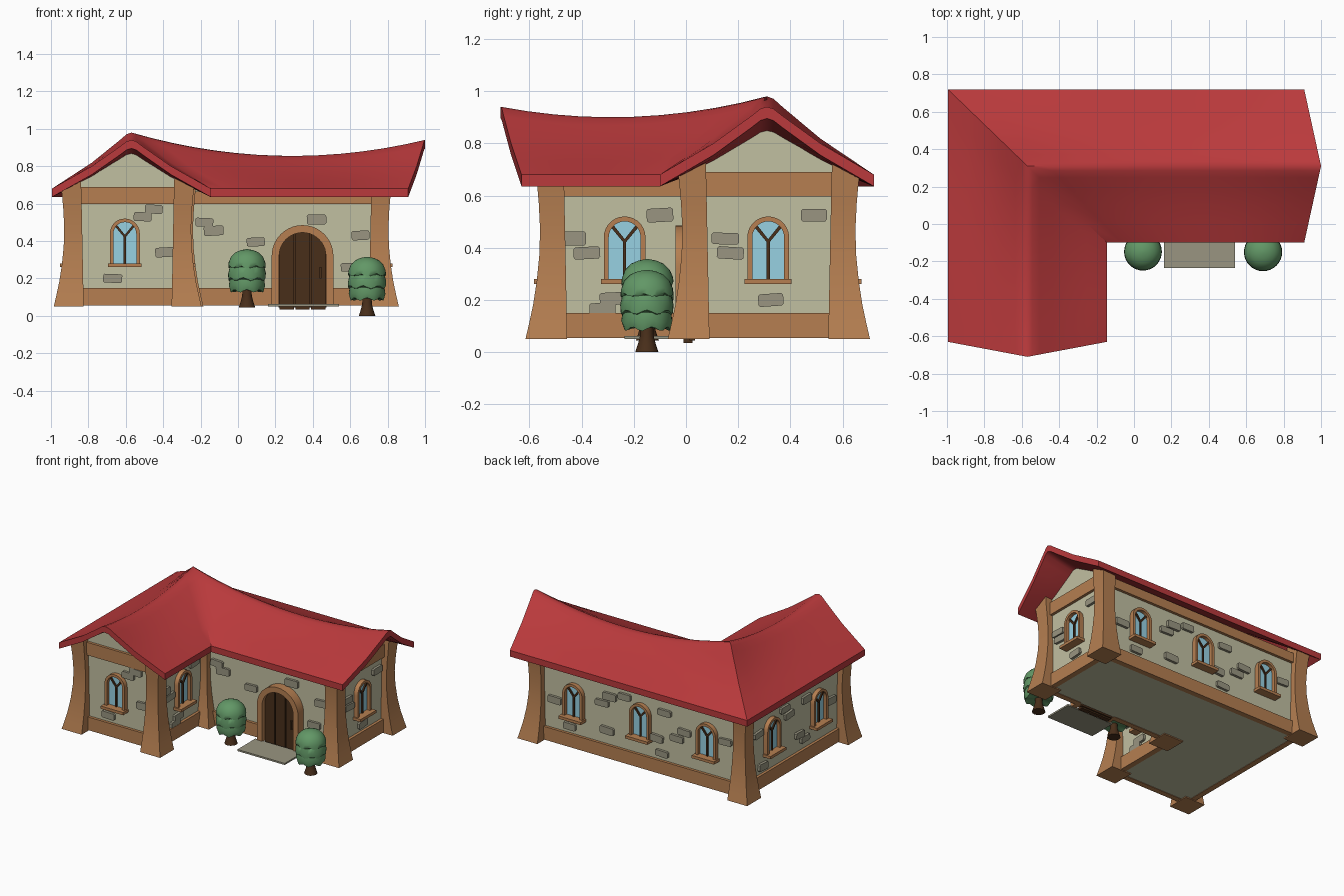
import bpy, bmesh, math, random
from mathutils import Matrix, Vector

if "Cube" in bpy.data.objects:
    bpy.data.objects.remove(bpy.data.objects["Cube"])

random.seed(4)


def mat(name, r, g, b):
    m = bpy.data.materials.new(name)
    m.diffuse_color = [(c / 255) ** 2.2 for c in (r, g, b)] + [1]
    m.use_nodes = True
    m.node_tree.nodes["Principled BSDF"].inputs["Base Color"].default_value = m.diffuse_color
    return m


RED = mat("roof_red", 184, 60, 62)
WOOD = mat("wood", 180, 126, 82)
PLASTER = mat("plaster", 192, 190, 160)
STONE = mat("stone", 152, 148, 128)
DARK = mat("dark_wood", 74, 50, 32)
GLASS = mat("glass", 150, 208, 226)
GREEN = mat("leaf_green", 98, 150, 102)


def finish(name, bm, m, angle=None):
    bmesh.ops.recalc_face_normals(bm, faces=bm.faces)
    me = bpy.data.meshes.new(name)
    bm.to_mesh(me)
    bm.free()
    me.materials.append(m)
    if angle:
        me.polygons.foreach_set("use_smooth", [True] * len(me.polygons))
        me.set_sharp_from_angle(angle=math.radians(angle))
    ob = bpy.data.objects.new(name, me)
    bpy.context.collection.objects.link(ob)
    return ob


def loft(name, rings, m, angle=None):
    """Closed rings joined into a capped solid."""
    bm = bmesh.new()
    vs = [[bm.verts.new(p) for p in r] for r in rings]
    n = len(vs[0])
    for a, b in zip(vs, vs[1:]):
        for i in range(n):
            bm.faces.new((a[i], a[(i + 1) % n], b[(i + 1) % n], b[i]))
    bm.faces.new(vs[0])
    bm.faces.new(vs[-1])
    return finish(name, bm, m, angle)


def panel(name, pts, wall, out0, out1, m, angle=None):
    """Outline (u, z) on a wall, extruded outwards between two offsets."""
    turn, dist = wall
    R = Matrix.Rotation(math.radians(turn), 3, 'Z')
    rings = [[R @ Vector((u, -dist - o, z)) for u, z in pts] for o in (out0, out1)]
    return loft(name, rings, m, angle)


def rect(u0, u1, z0, z1):
    return [(u0, z0), (u1, z0), (u1, z1), (u0, z1)]


def arch(u, r, z0, zc, n=14):
    """Round-topped outline, from bottom right over the top to bottom left."""
    return [(u + r, z0)] + [(u + r * math.cos(math.pi * i / n), zc + r * math.sin(math.pi * i / n))
                            for i in range(n + 1)] + [(u - r, z0)]


# ---- roof: saddle-backed ridges on an L plan ----
CX, CY, EAVE, THICK = -0.57, 0.31, 0.68, 0.045


def rise(s):
    pts = [(0, 1), (.06, .97), (.15, .86), (.5, .46), (1, 0)]
    s = min(abs(s), 1)
    for (a, p), (b, q) in zip(pts, pts[1:]):
        if s <= b:
            return p + (q - p) * (s - a) / (b - a)


def roof_top(wing, s, t):
    if wing == "main":
        d = 1.57 * t
        ridge = .98 - .152 * d + .169 * d * (d - .82)
    else:
        d = 1.02 * t
        ridge = .98 - .131 * d + .224 * d * (d - .61)
    return EAVE + (ridge - EAVE) * rise(s)


def roof_point(wing, s, t):
    a = Vector((CX - .425 * s, CY + .41 * s))
    b = Vector((1 - .09 * abs(s), a.y)) if wing == "main" else Vector((a.x, -.71 + .08 * abs(s)))
    p = a.lerp(b, t)
    return Vector((p.x, p.y, roof_top(wing, s, t)))


def under_roof(x, y):
    if (x - CX) + (y - CY) > 0:
        s = (y - CY) / .41
        xa = CX - .425 * s
        return roof_top("main", s, (x - xa) / (1 - .09 * abs(s) - xa)) - THICK
    s = (CX - x) / .425
    ya = CY + .41 * s
    return roof_top("front", s, (ya - y) / (ya + .71 - .08 * abs(s))) - THICK


half = [.06, .15, .32, .5, .75, 1]
S = [-h for h in reversed(half)] + [0] + half
stations = [("main", 1 - i / 14) for i in range(15)] + [("front", i / 10) for i in range(1, 11)]
rings = []
for w, t in stations:
    top = [roof_point(w, s, t) for s in S]
    rings.append(top + [p - Vector((0, 0, THICK)) for p in reversed(top)])
loft("roof", rings, RED, 35)

# ---- walls ----
FRONT, MAIN, RIGHT = (0, .52), (0, -.025), (90, .765)
INNER, BACK, LEFT = (90, -.29), (180, .61), (-90, .89)
plan = [(-.89, -.52), (-.29, -.52), (-.29, .025), (.765, .025), (.765, .61), (-.89, .61)]
loft("walls", [[(x, y, z) for x, y in plan] for z in (.058, .675)], PLASTER)


def gable(name, wall, u0, u1, at):
    us = [u0 + (u1 - u0) * i / 24 for i in range(25)]
    panel(name, [(u1, .6), (u0, .6)] + [(u, under_roof(*at(u)) + .01) for u in us], wall, -.05, .001, PLASTER)


gable("front_gable", FRONT, -.89, -.29, lambda u: (u, -.52))
gable("right_gable", RIGHT, .025, .61, lambda u: (.765, u))

# ---- timber beams ----
for name, wall, u0, u1, top in [("front", FRONT, -.87, -.3, .69), ("right", RIGHT, .04, .6, .69),
                                ("main", MAIN, -.27, .75, .665), ("inner", INNER, -.5, .02, .665),
                                ("back", BACK, -.75, .87, .665), ("left", LEFT, -.6, .5, .665)]:
    panel(name + "_top_beam", rect(u0, u1, .597, top), wall, -.02, .02, WOOD)
    spans = [(u0, .2), (.49, u1)] if name == "main" else [(u0, u1)]
    for a, b in spans:
        panel(name + "_base_beam", rect(a, b, .055, .15), wall, -.02, .02, WOOD)

# ---- flared corner pillars: inner faces straight, outer faces curved ----
flare = [(.05, .16), (.11, .146), (.18, .131), (.27, .117), (.37, .107), (.47, .104), (.57, .109), (.65, .116), (.78, .12)]
for ix, iy, sx, sy in [(-.825, -.455, -1, -1), (-.355, -.455, 1, -1), (-.345, .09, 1, -1),
                       (.70, .09, 1, -1), (.70, .545, 1, 1), (-.825, .545, -1, 1)]:
    rings = []
    for z, w in flare:
        i = .012 * (z - .05) / .6
        corners = [(ix + sx * a, iy + sy * b) for a, b in ((i, i), (w, i), (w, w), (i, w))]
        rings.append([(x, y, min(z, under_roof(x, y) + .008 - (.78 - z) * .02)) for x, y in corners])
    loft("corner_pillar", rings, WOOD, 30)


# ---- arched windows ----
def window(wall, u):
    zc = .44
    panel("window_glass", arch(u, .066, .27, zc), wall, -.01, .006, GLASS)
    panel("window_frame", arch(u, .08, .27, zc) + arch(u, .061, .27, zc)[::-1], wall, -.01, .032, WOOD, 30)
    panel("window_sill", rect(u - .09, u + .09, .261, .281), wall, -.01, .062, WOOD)
    b = .006
    panel("window_bar", rect(u - b, u + b, .27, .425), wall, 0, .016, DARK)
    for k in (-1, 1):
        panel("window_bar", [(u, .415), (u + k * .05, .475), (u + k * .042, .486), (u, .433)],
              wall, 0, .016, DARK)


for wall, us in [(FRONT, [-.605]), (INNER, [-.235]), (RIGHT, [.315]),
                 (BACK, [.605, .07, -.465]), (LEFT, [-.3, .235])]:
    for u in us:
        window(wall, u)

# ---- front door ----
D = .345
panel("door_frame", arch(D, .165, .055, .32, 20) + arch(D, .125, .055, .32, 20)[::-1], MAIN, -.01, .065, WOOD, 30)
panel("door_back", arch(D, .128, .045, .32, 20), MAIN, -.01, .012, DARK)
for k in (-1, 0, 1):
    a, b = D + k * .084 - .038, D + k * .084 + .038
    edge = [a + (b - a) * i / 6 for i in range(7)]
    tops = [(u, .32 + math.sqrt(max(.126 ** 2 - (u - D) ** 2, 0))) for u in edge]
    panel("door_plank", [(b, .035), (a, .035)] + tops, MAIN, 0, .034, DARK)
panel("door_handle", rect(D + .09, D + .102, .2, .26), MAIN, .03, .048, DARK)
loft("door_step", [[(.16, -.235, z), (.54, -.235, z), (.54, -.03, z), (.16, -.03, z)] for z in (.05, .062)], STONE)

# ---- loose facing stones (u, z) ----
stones = [
    (FRONT, [(-.51, .53), (-.45, .57), (-.39, .34), (-.67, .2)]),
    (MAIN, [(-.18, .5), (-.13, .455), (.095, .395), (.42, .515), (.655, .43), (.6, .26)]),
    (INNER, [(-.43, .435), (-.38, .38), (-.1, .525), (-.28, .205), (-.32, .165)]),
    (RIGHT, [(.15, .435), (.17, .38), (.49, .525), (.325, .2)]),
    (BACK, [(.42, .4), (.36, .34), (.26, .5), (.2, .3), (-.06, .53), (.24, .2), (-.18, .5), (-.24, .44),
            (-.2, .25), (-.62, .36), (.75, .42), (-.5, .2)]),
    (LEFT, [(-.45, .45), (-.4, .2), (-.15, .52), (-.1, .46), (.02, .27), (.08, .22), (.1, .5), (.38, .38)])]
for wall, spots in stones:
    for u, z in spots:
        a = random.uniform(-.07, .07)
        w, h = random.uniform(.047, .054), random.uniform(.022, .027)
        c = .007
        pts = [(w, -h + c), (w, h - c), (w - c, h), (c - w, h), (-w, h - c), (-w, c - h), (c - w, -h), (w - c, -h)]
        panel("facing_stone", [(u + x * math.cos(a) - y * math.sin(a), z + x * math.sin(a) + y * math.cos(a))
                               for x, y in pts], wall, -.01, .018, STONE)


# ---- tiered round trees ----
def tree(x, y, z, k):
    # radius, height, rim waviness
    prof = [(.03, .095, 0), (.07, .09, .3), (.088, .088, 1), (.097, .115, .5), (.092, .15, 0), (.085, .147, 1),
            (.099, .152, 1), (.101, .18, .5), (.093, .215, 0), (.088, .212, 1), (.1, .218, 1), (.098, .24, .4),
            (.086, .27, 0), (.062, .294, 0), (.034, .306, 0), (.008, .311, 0)]
    rings = []
    for j, (r, h, wv) in enumerate(prof):
        ring = []
        for i in range(32):
            a = math.tau * i / 32
            q = wv * .008 * math.sin(7 * a + j // 5 * 1.6)
            ring.append((x + k * r * math.cos(a), y + k * r * math.sin(a), z + k * (h + q)))
        rings.append(ring)
    loft("tree_foliage", rings, GREEN, 50)
    rings = [[(x + k * r * math.cos(math.tau * i / 12), y + k * r * math.sin(math.tau * i / 12), z + k * h)
              for i in range(12)] for r, h in ((.044, 0), (.034, .03), (.026, .06), (.023, .11))]
    loft("tree_trunk", rings, DARK, 40)


tree(.048, -.148, .045, 1.0)
tree(.69, -.15, 0, .92 * 1.1)
